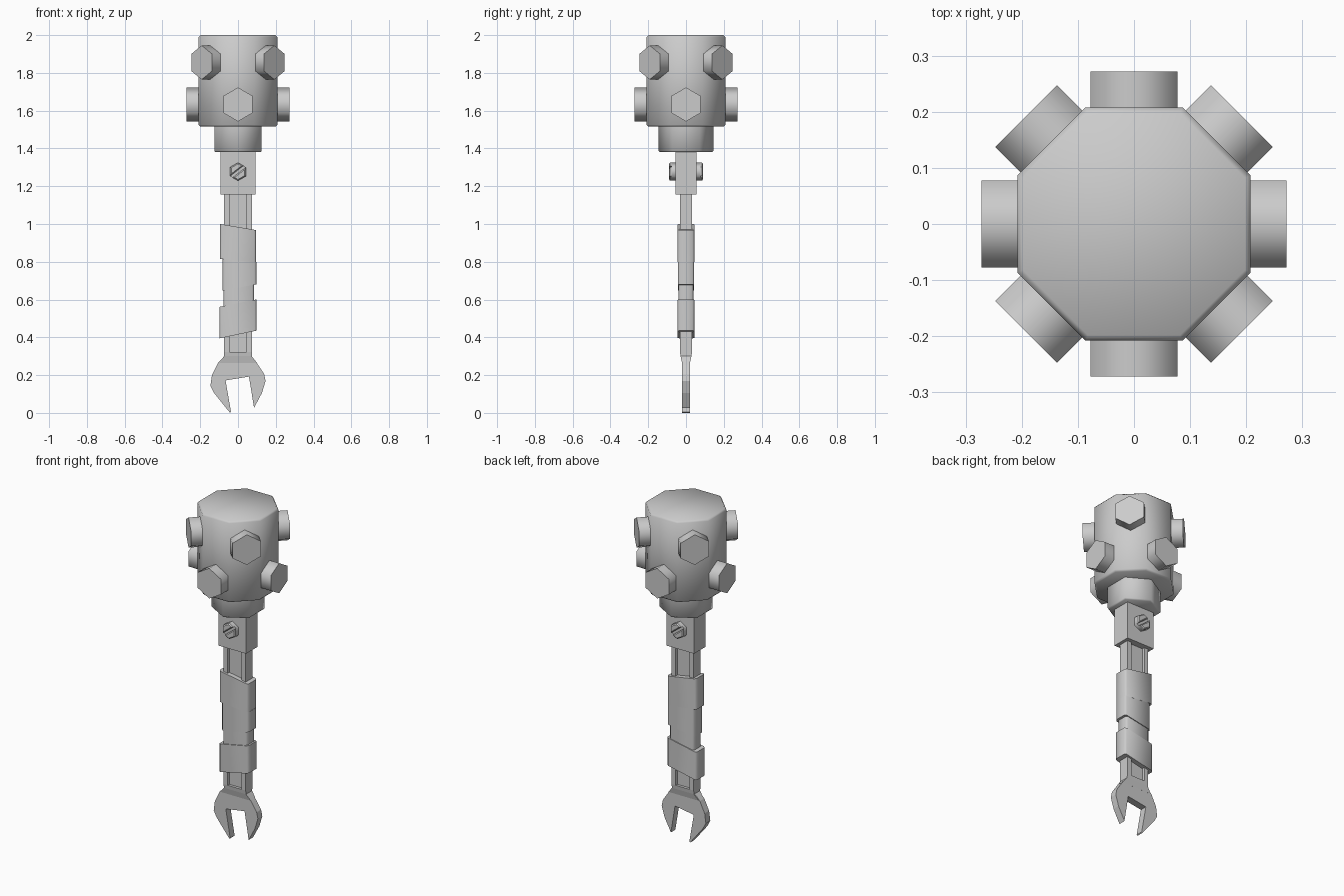
import bpy
import bmesh
from math import sin, cos, pi, radians
from mathutils import Matrix, Vector

cube = bpy.data.objects.get("Cube")
if cube:
    bpy.data.objects.remove(cube, do_unlink=True)

steel = bpy.data.materials.new("plain_grey")
steel.use_nodes = True
grey = (0.6, 0.6, 0.6, 1)
steel.diffuse_color = grey
steel.node_tree.nodes["Principled BSDF"].inputs["Base Color"].default_value = grey


def finish(name, bm, smooth):
    bmesh.ops.recalc_face_normals(bm, faces=bm.faces)
    mesh = bpy.data.meshes.new(name)
    bm.to_mesh(mesh)
    bm.free()
    mesh.materials.append(steel)
    if smooth:
        mesh.polygons.foreach_set("use_smooth", [True] * len(mesh.polygons))
        mesh.set_sharp_from_angle(angle=radians(smooth))
    obj = bpy.data.objects.new(name, mesh)
    bpy.context.collection.objects.link(obj)
    return obj


def prism(name, outline, low, high, matrix=Matrix(), bevel=0, where="caps", smooth=0):
    """Extrude an outline; low and high are heights or functions of the first coordinate."""
    bm = bmesh.new()
    rings = []
    for level in (low, high):
        height = level if callable(level) else (lambda u, h=level: h)
        rings.append([bm.verts.new((u, v, height(u))) for u, v in outline])
    a, b = rings
    n = len(outline)
    caps = [bm.faces.new(a), bm.faces.new(b)]
    sides = [bm.faces.new((a[i], a[(i + 1) % n], b[(i + 1) % n], b[i])) for i in range(n)]
    if bevel:
        if where == "caps":
            edges = {e for f in caps for e in f.edges}
        elif where == "top":
            edges = set(caps[1].edges)
        elif where == "bottom":
            edges = set(caps[0].edges)
        else:
            edges = {e for e in bm.edges if not any(f in caps for f in e.link_faces)}
        bmesh.ops.bevel(bm, geom=list(edges), offset=bevel, segments=1, affect="EDGES")
    bm.transform(matrix)
    return finish(name, bm, smooth)


def ngon(sides, radius, start):
    return [(radius * cos(start + 2 * pi * i / sides), radius * sin(start + 2 * pi * i / sides))
            for i in range(sides)]


def rect(x, y, cx=0):
    return [(cx - x, -y), (cx + x, -y), (cx + x, y), (cx - x, y)]


def outward(angle, z):
    """Local depth points away from the axis, local second coordinate points up."""
    c, s = cos(angle), sin(angle)
    return Matrix(((-s, 0, c, 0), (c, 0, s, 0), (0, 1, 0, z), (0, 0, 0, 1)))


def clip(outline, normal, distance):
    """Keep the part of an outline beyond a line."""
    kept = []
    for i, p in enumerate(outline):
        p, q = Vector(p), Vector(outline[(i + 1) % len(outline)])
        dp, dq = p.dot(normal) - distance, q.dot(normal) - distance
        if dp >= 0:
            kept.append(tuple(p))
        if dp * dq < 0:
            kept.append(tuple(p.lerp(q, dp / (dp - dq))))
    return kept


# Eight-sided mace head and six-sided collar
prism("mace_head", ngon(8, 0.208 / cos(pi / 8), pi / 8), 1.515, 2.0, bevel=0.01, smooth=65)
prism("collar", ngon(6, 0.145, pi / 2), 1.38, 1.52, bevel=0.007, where="bottom", smooth=65)

# Hexagonal studs: low ones on the flat sides, high ones on the diagonals
for i in range(8):
    z = 1.855 if i % 2 else 1.633
    prism(f"head_stud_{i + 1}", ngon(6, 0.09, pi / 2), 0.17, 0.272,
          outward(i * pi / 4, z), smooth=65)

# Sleeve with a slotted hexagonal bolt on front and back
prism("sleeve", rect(0.092, 0.055), 1.155, 1.385)
bolt = ngon(6, 0.048, pi / 2)
slot_normal = Vector((-sin(radians(38)), cos(radians(38))))
for side, angle in (("front", -pi / 2), ("back", pi / 2)):
    place = outward(angle, 1.277)
    prism(f"{side}_bolt", bolt, 0.05, 0.076, place, smooth=65)
    for half, sign in (("upper", 1), ("lower", -1)):
        prism(f"{side}_bolt_{half}_half", clip(bolt, slot_normal * sign, 0.007),
              0.076, 0.09, place, bevel=0.006, where="top")

# Wrench shaft with a long recess on both faces
outer, inner, face, floor = 0.073, 0.046, 0.032, 0.016
half_section = [(-outer, -face), (-inner, -face), (-inner, -floor),
                (inner, -floor), (inner, -face), (outer, -face)]
section = half_section + [(-x, -y) for x, y in half_section]
prism("shaft", section, 0.323, 1.17)

# Tapered shoulder between the shaft and the jaw
bm = bmesh.new()
loops = [[bm.verts.new((x, y, z)) for x, y in rect(w, d)]
         for w, d, z in ((0.1, 0.0212, 0.265), (0.073, 0.029, 0.3), (0.073, 0.032, 0.323))]
bm.faces.new(loops[0])
bm.faces.new(loops[-1])
for a, b in zip(loops, loops[1:]):
    for i in range(4):
        j = (i + 1) % 4
        bm.faces.new((a[i], a[j], b[j], b[i]))
finish("shoulder", bm, 0)

# Open jaw, slightly turned
jaw = [(-0.073, 0.30), (-0.106, 0.265), (-0.138, 0.20), (-0.146, 0.143), (-0.127, 0.106),
       (-0.042, 0.0), (-0.037, 0.005), (-0.066, 0.172), (0.058, 0.192), (0.085, 0.027),
       (0.127, 0.106), (0.146, 0.17), (0.138, 0.207), (0.106, 0.255), (0.073, 0.30)]
prism("jaw", jaw, -0.021, 0.021, outward(-pi / 2, 0))


# Grip wrapping: overlapping slanted bands
def slant(left, right):
    return lambda x: (left + right) / 2 + (right - left) * x / 0.19


bands = [("upper", 0.096, 0.044, 0, (0.815, 0.797), (1.0, 0.968)),
         ("middle", 0.089, 0.0435, 0.008, (0.645, 0.68), (0.82, 0.80)),
         ("inner", 0.081, 0.039, 0.004, (0.55, 0.58), (0.70, 0.70)),
         ("lower", 0.098, 0.044, 0, (0.395, 0.435), (0.562, 0.60))]
for name, half_width, half_depth, centre, bottom, top in bands:
    prism(f"{name}_grip_band", rect(half_width, half_depth, centre),
          slant(*bottom), slant(*top), bevel=0.01, where="sides", smooth=50)
